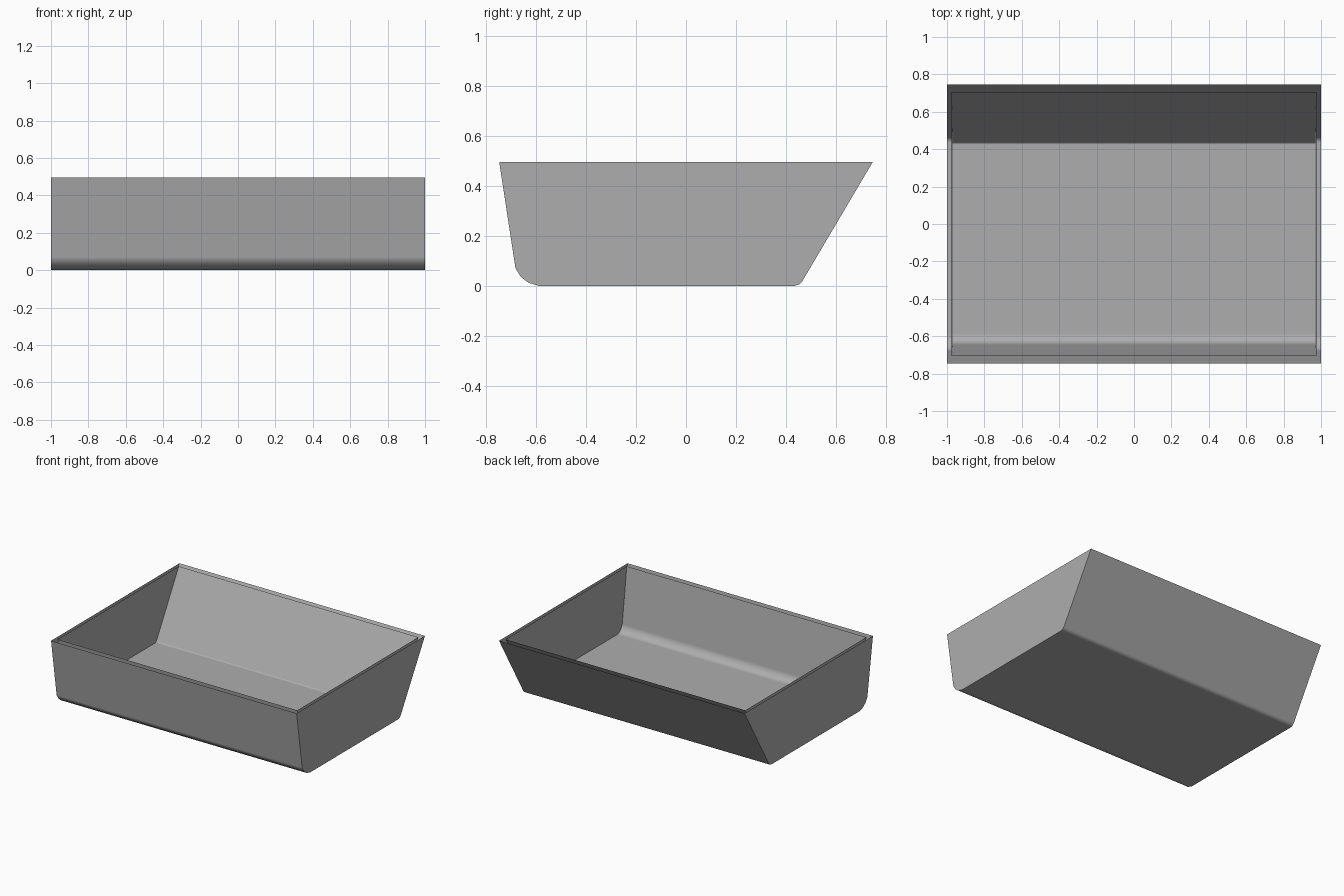
import bpy
import bmesh
import math

cube = bpy.data.objects.get("Cube")
if cube:
    bpy.data.objects.remove(cube, do_unlink=True)

# One plain grey for the whole tray
GREY = (0.42, 0.42, 0.42, 1.0)
grey = bpy.data.materials.new("mid grey plastic")
grey.use_nodes = True
grey.diffuse_color = GREY
grey.node_tree.nodes["Principled BSDF"].inputs["Base Color"].default_value = GREY


def shell(name, profile, top_half, bottom_half, inward):
    """Open-topped sheet: a y-z profile swept across x, closed by two end walls."""
    height = profile[0][1]
    floor = min(z for y, z in profile)
    bm = bmesh.new()
    ends = []
    for side in (-1, 1):
        row = []
        for y, z in profile:
            t = (z - floor) / (height - floor)
            half = bottom_half + (top_half - bottom_half) * t
            row.append(bm.verts.new((side * half, y, z)))
        ends.append(row)
    left, right = ends
    # Front wall, floor and back wall
    for i in range(len(profile) - 1):
        bm.faces.new((left[i], left[i + 1], right[i + 1], right[i]))
    # End walls
    bm.faces.new(left[::-1])
    bm.faces.new(right)
    if inward:
        bmesh.ops.reverse_faces(bm, faces=bm.faces[:])
    mesh = bpy.data.meshes.new(name)
    bm.to_mesh(mesh)
    bm.free()
    mesh.materials.append(grey)
    obj = bpy.data.objects.new(name, mesh)
    bpy.context.collection.objects.link(obj)
    bpy.ops.object.select_all(action="DESELECT")
    obj.select_set(True)
    bpy.context.view_layer.objects.active = obj
    bpy.ops.object.shade_smooth_by_angle(angle=math.radians(40))
    # Keep the large walls flat and blend only across the bends
    flat = obj.modifiers.new("flat_walls", "WEIGHTED_NORMAL")
    flat.weight = 100
    flat.keep_sharp = True


# Outer skin: steep front with a round foot, sloping back
shell("outer_tray", [(-0.747, 0.495), (-0.682, 0.07), (-0.66, 0.035),
                     (-0.63, 0.012), (-0.59, 0.0), (0.435, 0.0),
                     (0.452, 0.005), (0.465, 0.018), (0.747, 0.495)],
      1.0, 1.0, False)

# Inner liner, separated from the skin by an open gap at the rim
shell("inner_liner", [(-0.705, 0.495), (-0.645, 0.095), (-0.632, 0.068),
                      (-0.612, 0.048), (-0.585, 0.04), (0.425, 0.04),
                      (0.437, 0.048), (0.705, 0.495)],
      0.976, 0.97, True)
